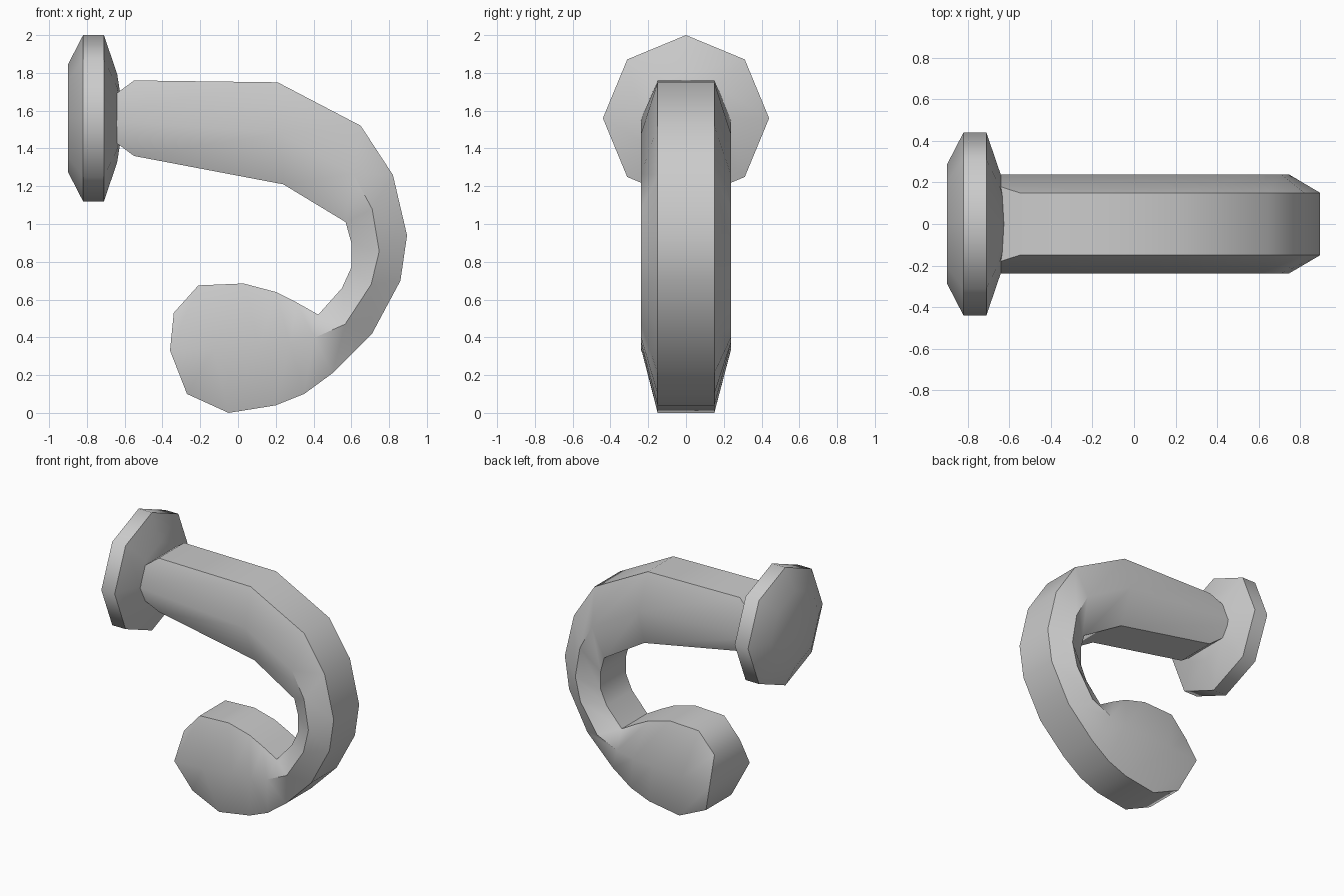
import bpy, bmesh, math

if "Cube" in bpy.data.objects:
    bpy.data.objects.remove(bpy.data.objects["Cube"])


def finish(name, bm, angle):
    bmesh.ops.recalc_face_normals(bm, faces=bm.faces)
    mesh = bpy.data.meshes.new(name)
    bm.to_mesh(mesh)
    bm.free()
    obj = bpy.data.objects.new(name, mesh)
    bpy.context.collection.objects.link(obj)
    bpy.ops.object.select_all(action='DESELECT')
    obj.select_set(True)
    bpy.context.view_layer.objects.active = obj
    bpy.ops.object.shade_smooth_by_angle(angle=math.radians(angle))


def bridge(bm, a, b):
    n = len(a)
    for i in range(n):
        bm.faces.new((a[i], a[(i + 1) % n], b[(i + 1) % n], b[i]))


# Wall rosette: eight-sided lathe around the x axis
bm = bmesh.new()
rings = []
for x, r in [(-0.9, 0.285), (-0.82, 0.44), (-0.71, 0.44), (-0.64, 0.235), (-0.625, 0.14)]:
    rings.append([bm.verts.new((x, r * math.cos(k * math.pi / 4),
                                1.56 + r * math.sin(k * math.pi / 4))) for k in range(8)])
for a, b in zip(rings, rings[1:]):
    bridge(bm, a, b)
bm.faces.new(rings[0])
bm.faces.new(rings[-1])
finish("rosette", bm, 50)

# Curled lever: hexagonal sections given by outer (x, z) and inner (x, z) edges
sections = [
    ((-0.55, 1.76), (-0.55, 1.36)),
    ((0.21, 1.75), (0.24, 1.21)),
    ((0.65, 1.52), (0.57, 1.01)),
    ((0.82, 1.26), (0.60, 0.90)),
    ((0.895, 0.94), (0.60, 0.77)),
    ((0.86, 0.70), (0.55, 0.66)),
    ((0.71, 0.42), (0.425, 0.52)),
    ((0.50, 0.21), (0.31, 0.585)),
    ((0.35, 0.10), (0.20, 0.64)),
    ((0.20, 0.04), (0.03, 0.685)),
    ((-0.05, 0.0), (-0.21, 0.675)),
    ((-0.27, 0.10), (-0.34, 0.53)),
]
# Both ends bulge out along their middle edge
mid_override = {0: (-0.82, 1.56), len(sections) - 1: (-0.36, 0.33)}
EDGE, MID = 0.15, 0.237

bm = bmesh.new()
rings = []
for i, (o, n) in enumerate(sections):
    m = mid_override.get(i, ((o[0] + n[0]) / 2, (o[1] + n[1]) / 2))
    loop = [(o, -EDGE), (o, EDGE), (m, MID), (n, EDGE), (n, -EDGE), (m, -MID)]
    rings.append([bm.verts.new((p[0], y, p[1])) for p, y in loop])
for a, b in zip(rings, rings[1:]):
    bridge(bm, a, b)
for r in (rings[0], rings[-1]):
    bm.faces.new((r[0], r[1], r[2], r[5]))
    bm.faces.new((r[5], r[2], r[3], r[4]))
finish("lever", bm, 52)
